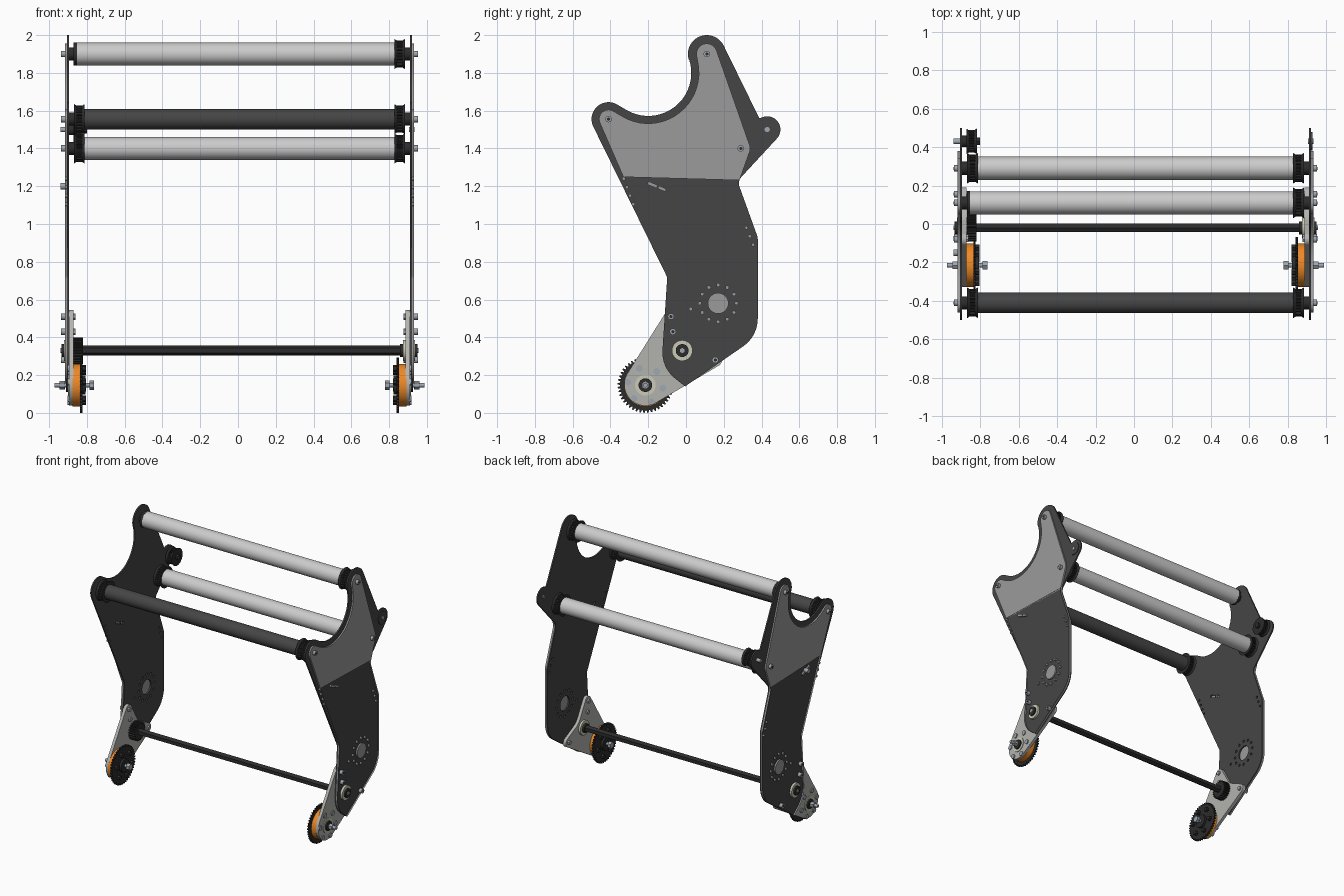
import bpy, bmesh
from math import sin, cos, pi, atan2, asin, hypot, radians
from mathutils import Matrix

if "Cube" in bpy.data.objects:
    bpy.data.objects.remove(bpy.data.objects["Cube"])

CX = 0.008                                   # mid-plane between the two side plates
AXES = Matrix(((0, 0, 1, 0), (1, 0, 0, 0), (0, 1, 0, 0), (0, 0, 0, 1)))  # profile (y, z), depth x


def material(name, r, g, b):
    m = bpy.data.materials.new(name)
    m.diffuse_color = (r, g, b, 1)
    m.use_nodes = True
    m.node_tree.nodes["Principled BSDF"].inputs["Base Color"].default_value = m.diffuse_color
    return m


PLATE = material("plate_grey", 0.33, 0.33, 0.33)
DARK = material("dark_grey", 0.06, 0.06, 0.06)
BLACK = material("black", 0.025, 0.025, 0.025)
STEEL = material("steel", 0.35, 0.39, 0.44)
FOOT = material("foot_grey", 0.45, 0.45, 0.43)
CREAM = material("bearing_cream", 0.6, 0.6, 0.48)
ORANGE = material("orange", 0.85, 0.25, 0.02)


def finish(name, bm, mat):
    me = bpy.data.meshes.new(name)
    bmesh.ops.recalc_face_normals(bm, faces=bm.faces)
    bm.to_mesh(me)
    bm.free()
    if mat:
        me.materials.append(mat)
    ob = bpy.data.objects.new(name, me)
    bpy.context.collection.objects.link(ob)
    return ob


def slab(name, loops, x0, x1, mat):
    """Extrude closed (y, z) loops from x0 to x1; inner loops become holes."""
    cu = bpy.data.curves.new(name + "_profile", 'CURVE')
    cu.dimensions, cu.fill_mode = '2D', 'BOTH'
    cu.extrude = abs(x1 - x0) / 2
    for loop in loops:
        sp = cu.splines.new('POLY')
        sp.points.add(len(loop) - 1)
        for p, (u, v) in zip(sp.points, loop):
            p.co = (u, v, 0, 1)
        sp.use_cyclic_u = True
    tmp = bpy.data.objects.new(name + "_profile", cu)
    bpy.context.collection.objects.link(tmp)
    bpy.context.view_layer.update()
    me = bpy.data.meshes.new_from_object(
        tmp.evaluated_get(bpy.context.evaluated_depsgraph_get()))
    bm = bmesh.new()
    bm.from_mesh(me)
    bpy.data.objects.remove(tmp)
    bpy.data.meshes.remove(me)
    bmesh.ops.remove_doubles(bm, verts=bm.verts, dist=1e-5)
    bm.transform(Matrix.Translation(((x0 + x1) / 2, 0, 0)) @ AXES)
    return finish(name, bm, mat)


def rod(name, y, z, r, x0, x1, mat=None, sides=32, r2=None):
    """Cylinder or cone along x."""
    if x0 > x1:
        x0, x1, r, r2 = x1, x0, (r if r2 is None else r2), r
    bm = bmesh.new()
    bmesh.ops.create_cone(bm, cap_ends=True, segments=sides, radius1=r,
                          radius2=r if r2 is None else r2, depth=x1 - x0)
    bm.transform(Matrix.Translation(((x0 + x1) / 2, y, z)) @ AXES)
    return finish(name, bm, mat)


def ring(y, z, r, n=16):
    return [(y + r * cos(2 * pi * i / n), z + r * sin(2 * pi * i / n)) for i in range(n)]


def teeth(y, z, r, depth, n):
    pts = []
    for i in range(n):
        for f, rr in ((0, r - depth), (0.3, r - depth), (0.5, r), (0.8, r)):
            a = 2 * pi * (i + f) / n
            pts.append((y + rr * cos(a), z + rr * sin(a)))
    return pts


def outline(circles):
    """Belt around circles, counter-clockwise; negative radius is a concave bend, 0 a corner."""
    n, th, pts = len(circles), [], []
    for i in range(n):
        (a, b, r), (c, d, s) = circles[i], circles[(i + 1) % n]
        k = max(-1, min(1, (s - r) / hypot(c - a, d - b)))
        th.append(atan2(d - b, c - a) - asin(k))
    for i, (a, b, r) in enumerate(circles):
        if r == 0:
            pts.append((a, b))
            continue
        sweep = (th[i] - th[i - 1]) % (2 * pi)
        if r > 0 and sweep > 2 * pi - 0.3:
            sweep -= 2 * pi
        if r < 0 and sweep > 0.3:
            sweep -= 2 * pi
        m = max(1, int(abs(sweep) / 0.12))
        for j in range(m + 1):
            t = th[i - 1] + sweep * j / m - pi / 2
            pts.append((a + r * cos(t), b + r * sin(t)))
    return pts


# Side plate outlines: dark inner plate with the idler lobe, smaller outer plate
LOWER = [(0.05, 0.32, 0.175), (-0.005, 0.14, 0), (0.20, 0.50, 0.18),
         (0.33, 0.92, 0.05), (0.33, 1.215, -0.05)]
inner_shape = outline(LOWER + [(0.43, 1.50, 0.07), (0.388, 1.56, 0), (0.11, 1.90, 0.10),
                               (-0.20, 1.80, -0.228), (-0.41, 1.555, 0.09), (-0.14, 0.71, -0.04)])
outer_shape = outline(LOWER + [(0.29, 1.40, 0.05), (0.11, 1.90, 0.055),
                               (-0.20, 1.80, -0.268), (-0.41, 1.555, 0.05), (-0.14, 0.71, -0.04)])
foot_shape = outline([(-0.215, 0.15, 0.112), (0.155, 0.28, 0.035), (0.12, 0.47, -0.12),
                      (-0.08, 0.51, 0.035)])

# Holes through the side plates
holes = [ring(0.17, 0.58, 0.055, 32), ring(0.025, 0.55, 0.01)]
holes += [ring(u, v, 0.01) for u, v in ring(0.17, 0.58, 0.097, 12)]
holes += [ring(-0.33 + 0.017 * i, 1.24 - 0.045 * i, 0.009) for i in range(4)]
holes += [ring(0.32 + 0.0175 * i, 0.98 - 0.045 * i, 0.009) for i in range(3)]
holes += [outline([(-0.195, 1.215, 0.009), (-0.16, 1.20, 0.009)]),
          outline([(-0.14, 1.192, 0.009), (-0.115, 1.182, 0.009)])]

WY, WZ = -0.215, 0.147                       # wheel axle
SY, SZ = -0.02, 0.33                         # drive shaft


def pulley(name, y, z, r, x0, x1):
    """Toothed belt pulley with flared flanges."""
    w = (x1 - x0) * 0.25
    slab(name + "_teeth", [teeth(y, z, r * 0.9, 0.008, 24)], x0 + w * 0.5, x1 - w * 0.5, BLACK)
    rod(name + "_flange_a", y, z, r, x0, x0 + w, BLACK, 32, r * 0.88)
    rod(name + "_flange_b", y, z, r * 0.88, x1 - w, x1, BLACK, 32, r)


for s, side in ((-1, "left"), (1, "right")):
    def X(a):
        return CX + s * a

    # Plates and foot bracket
    slab(side + "_inner_plate", [inner_shape] + holes, X(0.903), X(0.914), DARK)
    slab(side + "_outer_plate", [outer_shape] + holes, X(0.914), X(0.925), PLATE)
    slab(side + "_foot_plate", [foot_shape], X(0.880), X(0.903), FOOT)

    # Bolt heads on the outside, nuts on the inside of the foot
    for u, v in ((-0.08, 0.51), (-0.07, 0.43), (0.155, 0.28),
                 (-0.41, 1.555), (0.11, 1.90), (0.29, 1.40)):
        rod(side + "_plate_bolt", u, v, 0.017, X(0.92), X(0.945), STEEL, 16)
        rod(side + "_bolt_socket", u, v, 0.009, X(0.94), X(0.946), BLACK, 6)
        if v < 0.6:
            rod(side + "_bolt_nut", u, v, 0.017, X(0.868), X(0.882), STEEL, 6)

    # Drive shaft bearing
    rod(side + "_bearing", SY, SZ, 0.055, X(0.865), X(0.930), CREAM)
    rod(side + "_bearing_collar", SY, SZ, 0.034, X(0.85), X(0.942), BLACK)
    rod(side + "_shaft_end", SY, SZ, 0.014, X(0.94), X(0.948), STEEL, 6)

    # Wheel, sprocket and its ring of bolts
    rod(side + "_wheel", WY, WZ, 0.113, X(0.842), X(0.884), ORANGE, 48)
    slab(side + "_sprocket", [teeth(WY, WZ, 0.147, 0.013, 44)], X(0.832), X(0.844), BLACK)
    rod(side + "_sprocket_hub", WY, WZ, 0.05, X(0.815), X(0.835), BLACK)
    for k in range(6):
        t = radians(110 + 60 * k)
        u, v = WY + 0.094 * cos(t), WZ + 0.094 * sin(t)
        rod(side + "_foot_bolt", u, v, 0.018, X(0.895), X(0.910), STEEL, 16)
        rod(side + "_sprocket_bolt", u, v, 0.018, X(0.812), X(0.835), BLACK, 6)
    rod(side + "_axle_bearing", WY, WZ, 0.055, X(0.895), X(0.908), CREAM)
    rod(side + "_axle_collar", WY, WZ, 0.036, X(0.895), X(0.918), BLACK)
    rod(side + "_axle", WY, WZ, 0.012, X(0.775), X(0.980), STEEL, 16)
    rod(side + "_axle_head", WY, WZ, 0.025, X(0.770), X(0.795), STEEL, 6)
    rod(side + "_axle_nut", WY, WZ, 0.022, X(0.925), X(0.952), STEEL, 6)

    # Roller ends
    for name, u, v in (("top", 0.11, 1.90), ("front", -0.41, 1.555), ("rear", 0.29, 1.40)):
        rod(name + "_roller_hub_" + side, u, v, 0.034, X(0.865), X(0.904), BLACK)
        if name == "top" and s < 0:
            rod("top_roller_cap", u, v, 0.061, -0.87, -0.852, BLACK)
        else:
            pulley(name + "_pulley_" + side, u, v, 0.08, *sorted((X(0.82), X(0.876))))

# Rollers
rod("top_roller", 0.11, 1.90, 0.060, -0.855, 0.84, None, 48)
rod("front_roller", -0.41, 1.555, 0.054, -0.83, 0.84, DARK, 48)
rod("rear_roller", 0.29, 1.40, 0.060, -0.83, 0.84, None, 48)

# Hexagonal drive shaft with its gear
rod("drive_shaft", SY, SZ, 0.026, -0.90, 0.91, BLACK, 6)
slab("drive_gear", [teeth(SY, SZ, 0.07, 0.012, 24)], -0.87, -0.82, BLACK)

# Belt idler on the left lobe, and pivot screws
pulley("idler", 0.43, 1.50, 0.066, -0.872, -0.818)
rod("idler_axle", 0.43, 1.50, 0.014, -0.94, -0.80, STEEL, 16)
rod("idler_nut", 0.43, 1.50, 0.022, -0.818, -0.80, BLACK, 6)
rod("idler_spacer", 0.43, 1.50, 0.03, -0.896, -0.87, BLACK)
rod("right_lobe_boss", 0.43, 1.50, 0.048, 0.92, 0.928, DARK)
rod("right_lobe_screw", 0.43, 1.50, 0.014, 0.905, 0.935, STEEL, 16)
rod("left_slot_bolt", -0.15, 1.20, 0.017, -0.94, -0.90, STEEL, 16)

# Smooth shading with sharp edges kept
for ob in bpy.context.scene.objects:
    ob.select_set(True)
    bpy.context.view_layer.objects.active = ob
bpy.ops.object.shade_smooth_by_angle(angle=radians(30))
